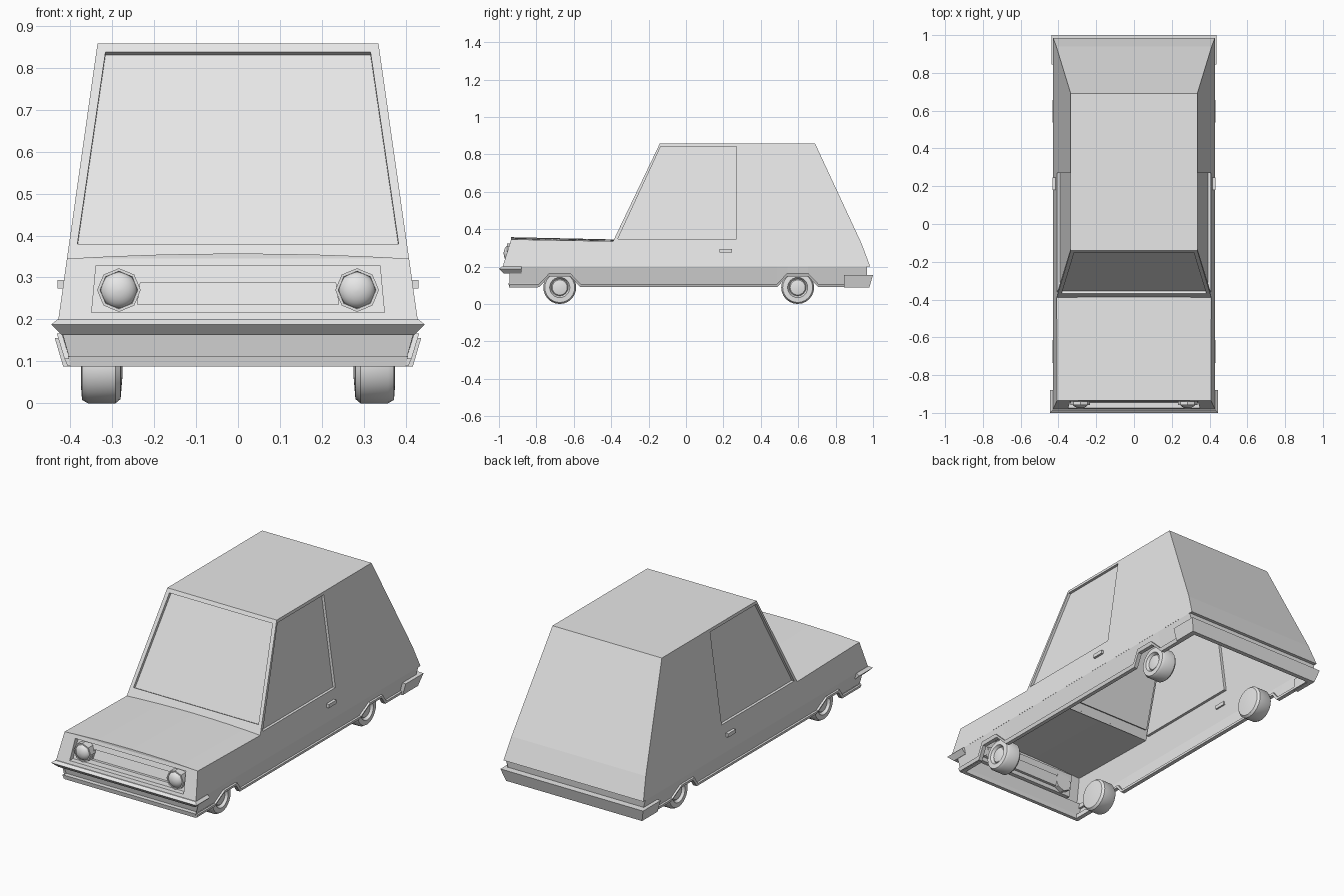
import bpy, bmesh, math
from mathutils import Vector

if "Cube" in bpy.data.objects:
    bpy.data.objects.remove(bpy.data.objects["Cube"])

grey = bpy.data.materials.new("plain_grey")
grey.use_nodes = True
grey.diffuse_color = (0.8, 0.8, 0.8, 1)
grey.node_tree.nodes["Principled BSDF"].inputs["Base Color"].default_value = (0.8, 0.8, 0.8, 1)


def finish(name, bm, smooth=False):
    bmesh.ops.remove_doubles(bm, verts=bm.verts, dist=0.0005)
    bmesh.ops.recalc_face_normals(bm, faces=bm.faces)
    mesh = bpy.data.meshes.new(name)
    bm.to_mesh(mesh)
    bm.free()
    mesh.materials.append(grey)
    ob = bpy.data.objects.new(name, mesh)
    bpy.context.collection.objects.link(ob)
    if smooth:
        bpy.ops.object.select_all(action='DESELECT')
        ob.select_set(True)
        bpy.context.view_layer.objects.active = ob
        bpy.ops.object.shade_smooth_by_angle(angle=math.radians(35))
    return ob


def panel(bm, pts):
    bm.faces.new([bm.verts.new(p) for p in pts])


def bridge(bm, a, b):
    """Quads between two closed loops."""
    n = len(a)
    for i in range(n):
        j = (i + 1) % n
        panel(bm, [a[i], a[j], b[j], b[i]])


def recess(bm, outer, inner, offset, pane=True):
    """Flat frame with a sunk opening; returns the sunk outline."""
    sunk = [Vector(p) + Vector(offset) for p in inner]
    bridge(bm, outer, inner)
    bridge(bm, inner, sunk)
    if pane:
        panel(bm, sunk)
    return sunk


def side_x(z):
    return 0.335 + (0.858 - z) * 0.142


def on_side(s, y, z):
    return (s * side_x(z), y, z)


def box(name, centre, size):
    bm = bmesh.new()
    bmesh.ops.create_cube(bm, size=1)
    for v in bm.verts:
        v.co = [c + a * b for c, a, b in zip(centre, v.co, size)]
    return finish(name, bm)


def u_band(name, s, width, reach, back, section):
    """Wrap-round band at the front (s=-1) or rear (s=1)."""
    bm = bmesh.new()
    rows = []
    for o, z in section:
        w, y = width + o, s * (reach + o)
        rows.append([(-w, s * back, z), (-w, y, z), (w, y, z), (w, s * back, z)])
    loops = list(zip(*rows))
    for a, b in zip(loops, loops[1:]):
        bridge(bm, a, b)
    panel(bm, loops[0])
    panel(bm, loops[-1])
    return finish(name, bm)


# Upper body shell
COWL, ROOF_F, ROOF_R = (-0.39, 0.335), (-0.14, 0.858), (0.69, 0.858)
KINK, TAIL, NOSE, HOOD = (0.94, 0.32), (0.985, 0.2), (-0.98, 0.2), (-0.935, 0.345)
bm = bmesh.new()
for s in (-1, 1):
    outer = [on_side(s, *p) for p in (COWL, ROOF_F, ROOF_R, KINK)]
    glass = [on_side(s, *p) for p in ((-0.365, 0.347), (-0.135, 0.842), (0.27, 0.842), (0.27, 0.347))]
    recess(bm, outer, glass, (-s * 0.015, 0, 0))
    panel(bm, [on_side(s, *p) for p in (COWL, KINK, TAIL, NOSE, HOOD)])
for a, b in ((ROOF_F, ROOF_R), (ROOF_R, KINK), (KINK, TAIL)):
    panel(bm, [on_side(-1, *a), on_side(1, *a), on_side(1, *b), on_side(-1, *b)])


# Windscreen
def screen(x, z):
    return (x, COWL[0] + (z - COWL[1]) * 0.478, z)


outer = [on_side(-1, *COWL), on_side(1, *COWL), on_side(1, *ROOF_F), on_side(-1, *ROOF_F)]
inner = [screen(-0.383, 0.38), screen(0.383, 0.38), screen(0.316, 0.838), screen(-0.316, 0.838)]
recess(bm, outer, inner, (0, 0.015, -0.007))


# Nose with sunk grille
def nose(x, z):
    return (x, NOSE[0] + (z - NOSE[1]) * 0.31, z)


def rect(x, low, high):
    return [nose(-x, low), nose(x, low), nose(x * 0.97, high), nose(-x * 0.97, high)]


outer = [on_side(-1, *NOSE), on_side(1, *NOSE), on_side(1, *HOOD), on_side(-1, *HOOD)]
floor = recess(bm, outer, rect(0.349, 0.216, 0.328), (0, 0.03, 0), False)
slot = [Vector(p) + Vector((0, 0.03, 0)) for p in rect(0.24, 0.235, 0.288)]
recess(bm, floor, slot, (0, 0.015, 0))

# Gently crowned bonnet
steps = [i / 4 for i in range(-4, 5)]
front = [(t * side_x(HOOD[1]), HOOD[0], HOOD[1] + 0.012 * (1 - t * t)) for t in steps]
rear = [(t * side_x(COWL[1]), COWL[0] + 0.005 * (1 - t * t), COWL[1] + 0.01 * (1 - t * t)) for t in steps]
for i in range(len(steps) - 1):
    panel(bm, [front[i], front[i + 1], rear[i + 1], rear[i]])
panel(bm, front)
finish("body_shell", bm)

# Lower skirt with angular wheel arches
WHEELS = (-0.675, 0.597)
SKIRT_F, SKIRT_R = -0.945, 0.967
path = [(SKIRT_F, 0.108)]
for c in WHEELS:
    path += [(c - 0.11, 0.108), (c - 0.055, 0.166), (c + 0.055, 0.166), (c + 0.11, 0.108)]
path.append((SKIRT_R, 0.108))


def skirt_x(z):
    return 0.4 + (z - 0.1) * 0.3


bm = bmesh.new()
for s in (-1, 1):
    for (y, z), (v, w) in zip(path, path[1:]):
        panel(bm, [(s * skirt_x(z), y, z), (s * skirt_x(w), v, w),
                   (s * 0.428, v, 0.2), (s * 0.428, y, 0.2)])
for y, edge, lean in ((SKIRT_F, NOSE[0], 0.02), (SKIRT_R, TAIL[0], -0.01)):
    low = skirt_x(0.108)
    panel(bm, [(-0.428, y, 0.2), (0.428, y, 0.2), (low, y + lean, 0.108), (-low, y + lean, 0.108)])
    panel(bm, [(-0.428, y, 0.2), (0.428, y, 0.2), (0.428, edge, 0.2), (-0.428, edge, 0.2)])
finish("lower_skirt", bm)

# Raised trim following the sill and arches
for s, side in ((-1, "right"), (1, "left")):
    bm = bmesh.new()
    loops = []
    for y, z in path:
        x, d = skirt_x(z), z - 0.018
        loops.append([(s * (x - 0.012), y, z), (s * (x + 0.012), y, z),
                      (s * (skirt_x(d) + 0.01), y, d), (s * (skirt_x(d) - 0.012), y, d)])
    for a, b in zip(loops, loops[1:]):
        bridge(bm, a, b)
    panel(bm, loops[0])
    panel(bm, loops[-1])
    finish(side + "_sill_trim", bm)
    box(side + "_door_handle", (s * 0.42, 0.213, 0.284), (0.022, 0.066, 0.02))

# Bumpers and front lip
u_band("front_bumper", -1, 0.43, 0.985, 0.88,
       [(-0.01, 0.2), (0.0, 0.2), (0.015, 0.188), (-0.01, 0.163), (-0.025, 0.163)])
u_band("front_lip", -1, 0.4, 0.945, 0.79,
       [(0.005, 0.112), (0.0, 0.088), (-0.02, 0.088), (-0.02, 0.112)])
u_band("rear_bumper", 1, 0.422, 0.985, 0.845,
       [(0.015, 0.156), (-0.005, 0.088), (-0.03, 0.088), (-0.03, 0.156)])


def lathe(name, profile, axis, place, sides):
    """Spin (radius, along) points about the x or y axis."""
    bm = bmesh.new()
    rings = []
    for r, d in profile:
        ring = []
        for i in range(sides):
            a = 2 * math.pi * i / sides
            u, v = r * math.cos(a), r * math.sin(a)
            ring.append(Vector(place) + Vector((d, u, v) if axis == "x" else (u, d, v)))
        rings.append(ring)
    for a, b in zip(rings, rings[1:]):
        bridge(bm, a, b)
    panel(bm, rings[0])
    panel(bm, rings[-1])
    return finish(name, bm, True)


# Wheels with dished hubs
tyre = [(0.03, 0.276), (0.078, 0.28), (0.088, 0.292), (0.088, 0.358), (0.08, 0.372),
        (0.054, 0.374), (0.045, 0.358), (0.04, 0.364), (0.02, 0.368)]
for c, end in zip(WHEELS, ("front", "rear")):
    for s, side in ((-1, "right"), (1, "left")):
        lathe(f"{end}_{side}_wheel", [(r, s * d) for r, d in tyre], "x", (0, c, 0.088), 24)

# Headlights: domed lamp in an eight-sided bezel
bezel = [(0.052, 0.03), (0.052, -0.012), (0.045, -0.012), (0.042, 0.005)]
dome = [(0.044 * math.cos(a), -0.03 * math.sin(a)) for a in [i * math.pi / 12.5 for i in range(7)]]
for s, side in ((-1, "right"), (1, "left")):
    lathe(side + "_headlight_bezel", bezel, "y", (s * 0.284, -0.945, 0.27), 8)
    lathe(side + "_headlight_lamp", dome, "y", (s * 0.284, -0.945, 0.27), 24)
